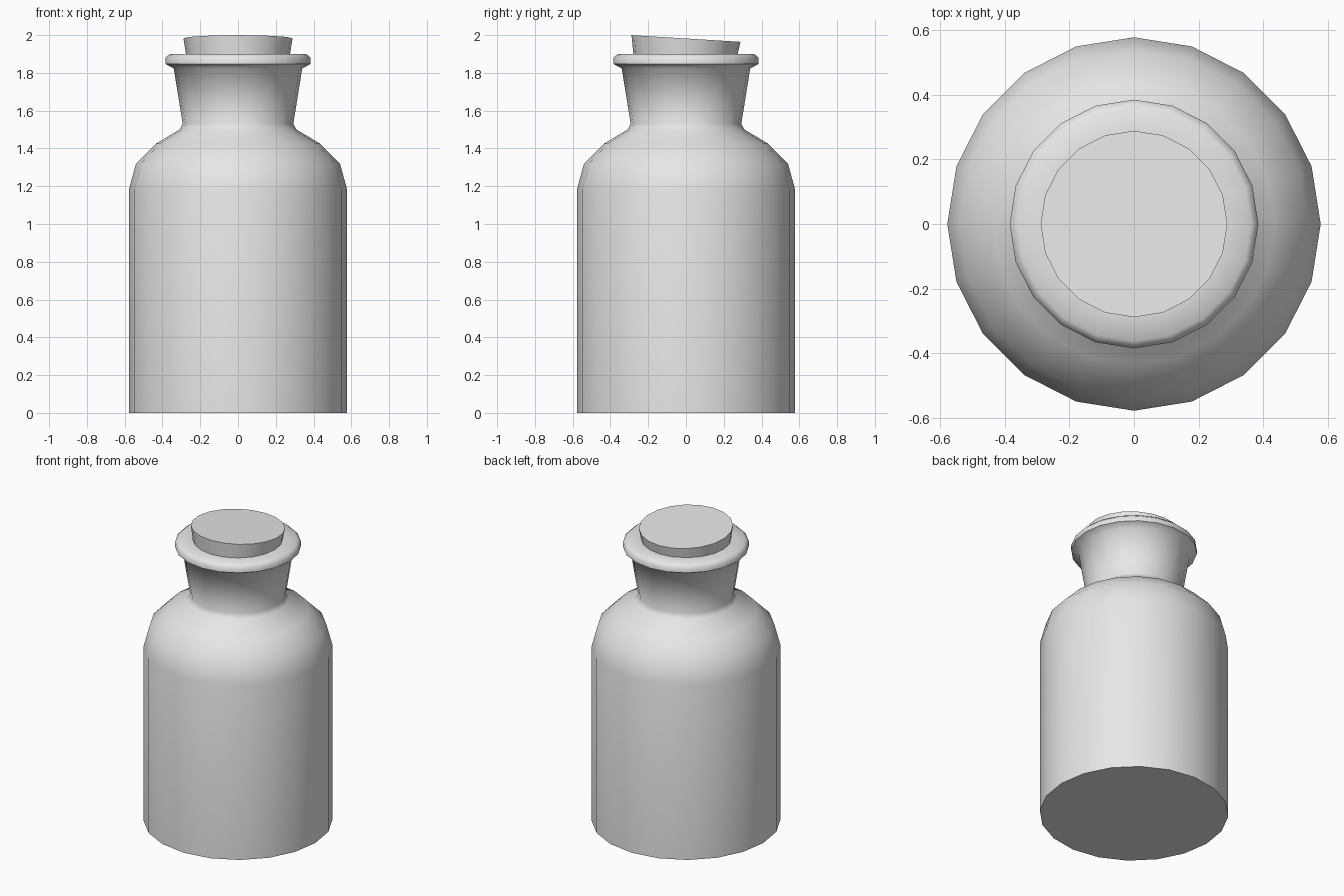
import bpy
import math
from mathutils import Matrix

SIDES = 20

cube = bpy.data.objects.get("Cube")
if cube:
    bpy.data.objects.remove(cube, do_unlink=True)

# One plain grey for the whole model
grey = bpy.data.materials.new("plain_grey")
grey.use_nodes = True
colour = (0.8, 0.8, 0.8, 1)
grey.diffuse_color = colour
grey.node_tree.nodes["Principled BSDF"].inputs["Base Color"].default_value = colour


def lathe(name, profile, cap_end, angle):
    """Turn a (radius, height) profile around z, capping the first ring."""
    verts, faces = [], []
    for r, z in profile:
        for i in range(SIDES):
            a = math.tau * i / SIDES
            verts.append((r * math.cos(a), r * math.sin(a), z))
    for k in range(len(profile) - 1):
        for i in range(SIDES):
            j = (i + 1) % SIDES
            low, high = k * SIDES, (k + 1) * SIDES
            faces.append((low + i, low + j, high + j, high + i))
    faces.append(tuple(reversed(range(SIDES))))
    if cap_end:
        faces.append(tuple(range(len(verts) - SIDES, len(verts))))
    mesh = bpy.data.meshes.new(name)
    mesh.from_pydata(verts, [], faces)
    mesh.materials.append(grey)
    obj = bpy.data.objects.new(name, mesh)
    bpy.context.collection.objects.link(obj)
    bpy.ops.object.select_all(action="DESELECT")
    obj.select_set(True)
    bpy.context.view_layer.objects.active = obj
    bpy.ops.object.shade_smooth_by_angle(angle=math.radians(angle))
    return obj


# Bottle: body, rounded shoulder, flared neck, rolled lip and inner mouth
lathe("bottle", [
    (0.578, 0), (0.578, 1.18), (0.54, 1.32), (0.435, 1.425),
    (0.31, 1.5), (0.293, 1.53), (0.34, 1.823), (0.385, 1.848),
    (0.385, 1.88), (0.362, 1.9), (0.27, 1.9), (0.25, 1.75),
], False, 60)

# Stopper: tapered plug, tipped slightly towards the back
stopper = lathe("stopper", [(0.25, -0.24), (0.289, 0)], True, 40)
stopper.matrix_world = (Matrix.Translation((0, 0, 1.982))
                        @ Matrix.Rotation(math.radians(-3.5), 4, "X"))
